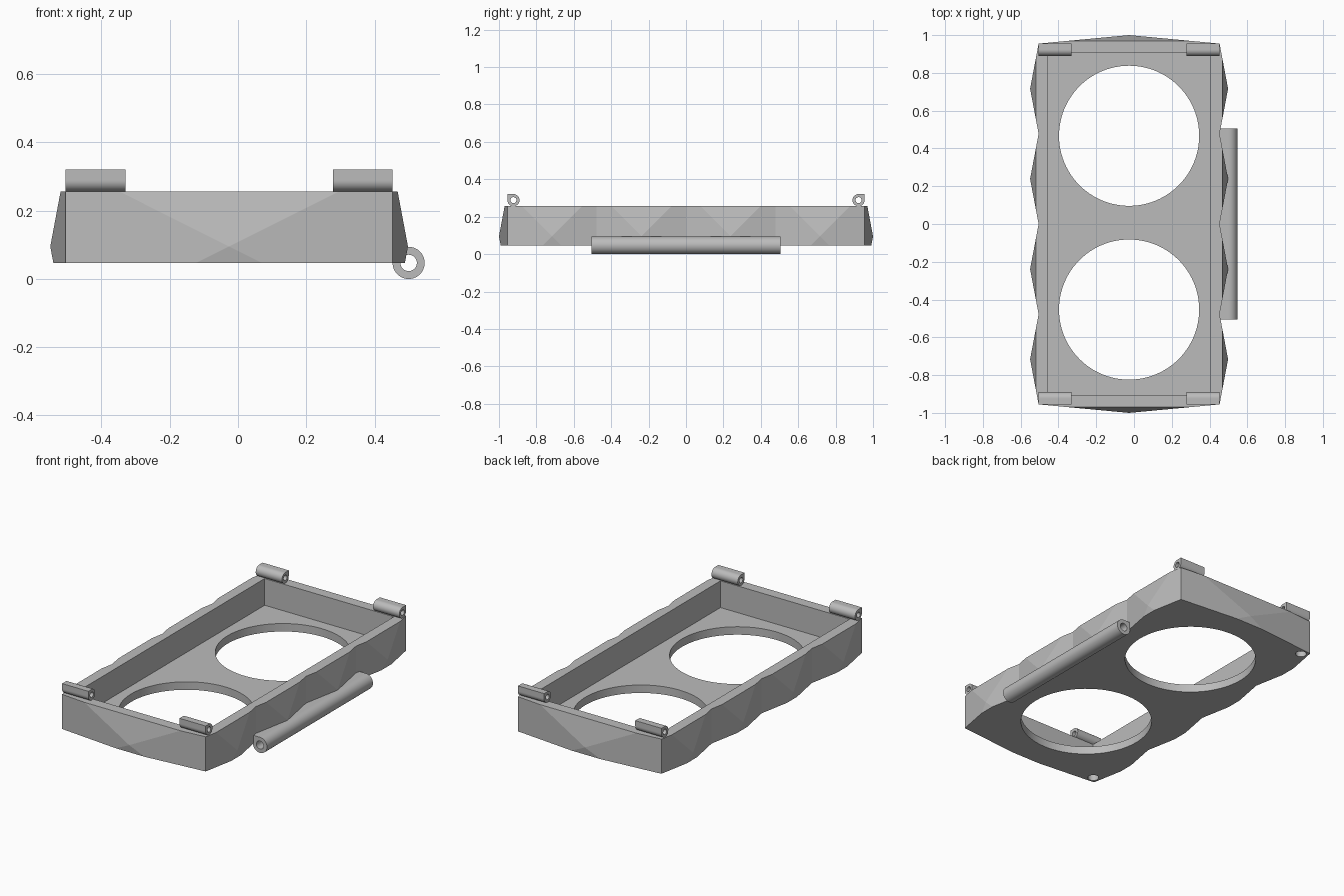
import bpy, bmesh, math
from mathutils import Vector

if "Cube" in bpy.data.objects:
    bpy.data.objects.remove(bpy.data.objects["Cube"])

CX, HX, HY = -0.026, 0.479, 0.955      # tray centre and half sizes
Z0, Z1, FLOOR = 0.047, 0.256, 0.095    # underside, rim, tray floor
WALL, BULGE, HZ = 0.048, 0.045, 0.24

grey = bpy.data.materials.new("plain grey")
grey.diffuse_color = (0.5, 0.5, 0.5, 1)
grey.use_nodes = True
grey.node_tree.nodes["Principled BSDF"].inputs["Base Color"].default_value = grey.diffuse_color


def finish(bm, name):
    bmesh.ops.recalc_face_normals(bm, faces=bm.faces)
    me = bpy.data.meshes.new(name)
    bm.to_mesh(me)
    bm.free()
    me.materials.append(grey)
    ob = bpy.data.objects.new(name, me)
    bpy.context.collection.objects.link(ob)
    return ob


def select(ob):
    bpy.ops.object.select_all(action='DESELECT')
    ob.select_set(True)
    bpy.context.view_layer.objects.active = ob


def smooth(ob):
    select(ob)
    bpy.ops.object.shade_smooth_by_angle(angle=math.radians(30))


def box(name, x, y, z):
    bm = bmesh.new()
    bmesh.ops.create_cube(bm, size=1)
    for v in bm.verts:
        v.co = Vector([r[0] if c < 0 else r[1] for c, r in zip(v.co, (x, y, z))])
    return finish(bm, name)


def cylinder(name, x, y, r, z0, z1, seg):
    bm = bmesh.new()
    bmesh.ops.create_cone(bm, cap_ends=True, segments=seg, radius1=r, radius2=r, depth=z1 - z0)
    bmesh.ops.translate(bm, verts=bm.verts, vec=(x, y, (z0 + z1) / 2))
    return finish(bm, name)


def cut(ob, cutter):
    cutter.hide_render = True
    mod = ob.modifiers.new("cut", 'BOOLEAN')
    mod.operation, mod.solver, mod.object = 'DIFFERENCE', 'EXACT', cutter
    select(ob)
    bpy.ops.object.modifier_apply(modifier=mod.name)
    bpy.data.objects.remove(cutter)


# Tray: open box with two large round openings and two small pin sockets below
tray = box("tray", (CX - HX, CX + HX), (-HY, HY), (Z0, Z1))
cut(tray, box("cavity", (CX - HX + WALL, CX + HX - WALL), (-HY + WALL, HY - WALL), (FLOOR, 0.5)))
for y in (0.467, -0.453):
    cut(tray, cylinder("opening", CX, y, 0.371, -0.1, 0.2, 96))
for s in (-1, 1):
    cut(tray, cylinder("socket", -0.468, s * 0.918, 0.031, -0.1, Z0 + 0.035, 24))

# The outer wall skin is replaced by the faceted panels
bm = bmesh.new()
bm.from_mesh(tray.data)
outer = [f for f in bm.faces
         if all(abs(abs(v.co.x - CX) - HX) < 1e-4 for v in f.verts)
         or all(abs(abs(v.co.y) - HY) < 1e-4 for v in f.verts)]
bmesh.ops.delete(bm, geom=outer, context='FACES')
bm.to_mesh(tray.data)
bm.free()
smooth(tray)


def panel(name, centre, out, half):
    """Shallow pyramid on a wall, trimmed level with the rim and underside."""
    c, n = Vector(centre), Vector(out)
    side = Vector((-n.y, n.x, 0)) * half
    up = Vector((0, 0, HZ))
    bm = bmesh.new()
    base = [bm.verts.new(c + a * side + b * up) for a, b in ((-1, -1), (1, -1), (1, 1), (-1, 1))]
    tip = bm.verts.new(c + n * BULGE)
    bm.faces.new(base)
    for i in range(4):
        bm.faces.new((base[i], base[(i + 1) % 4], tip))
    for z, d in ((Z1, 1), (Z0, -1)):
        res = bmesh.ops.bisect_plane(bm, geom=bm.verts[:] + bm.edges[:] + bm.faces[:],
                                     plane_co=(0, 0, z), plane_no=(0, 0, d), clear_outer=True)
        edges = [e for e in res['geom_cut'] if isinstance(e, bmesh.types.BMEdge)]
        bmesh.ops.edgeloop_fill(bm, edges=edges)
    bmesh.ops.recalc_face_normals(bm, faces=bm.faces)
    back = [f for f in bm.faces if f.normal.dot(n) < -0.99]
    ob = finish_keep(bm, back, name)
    return ob


def finish_keep(bm, back, name):
    # drop the hidden back face, keeping the outward normals
    bmesh.ops.delete(bm, geom=back, context='FACES')
    me = bpy.data.meshes.new(name)
    bm.to_mesh(me)
    bm.free()
    me.materials.append(grey)
    ob = bpy.data.objects.new(name, me)
    bpy.context.collection.objects.link(ob)
    return ob


# Faceted panels: four on each long side, one on each end
for s in (-1, 1):
    for k in (-1.5, -0.5, 0.5, 1.5):
        panel("side_panel", (CX + s * HX, k * HY / 2, FLOOR), (s, 0, 0), HY / 4)
    panel("end_panel", (CX, s * HY, FLOOR), (0, s, 0), HX)


def hinge(name, centre, r, bore, span, corner, place):
    """Bored barrel whose profile has one squared-off quadrant."""
    bm = bmesh.new()
    n = 48
    rings = []
    for w in span:
        for rad, square in ((r, True), (bore, False)):
            ring = []
            for i in range(n):
                a = 2 * math.pi * i / n
                u, v = math.cos(a), math.sin(a)
                k = rad
                if square and u * corner >= -1e-6 and v >= -1e-6:
                    k = rad / max(abs(u), abs(v))
                ring.append(bm.verts.new(place(centre[0] + u * k, centre[1] + v * k, w)))
            rings.append(ring)
    o0, i0, o1, i1 = rings
    for p, q in ((o0, o1), (o1, i1), (i1, i0), (i0, o0)):
        for i in range(n):
            j = (i + 1) % n
            bm.faces.new((p[i], p[j], q[j], q[i]))
    smooth(finish(bm, name))


# Small hinge knuckles on the four rim corners
for s in (-1, 1):
    for span in ((-0.505, -0.33), (0.278, 0.453)):
        hinge("rim_knuckle", (s * 0.9225, 0.2885), 0.0325, 0.016, span, s,
              lambda u, v, w: (w, u, v))

# Long hinge barrel along the lower right edge
hinge("side_barrel", (0.5, 0.047), 0.047, 0.024, (-0.505, 0.505), -1,
      lambda u, v, w: (u, w, v))
